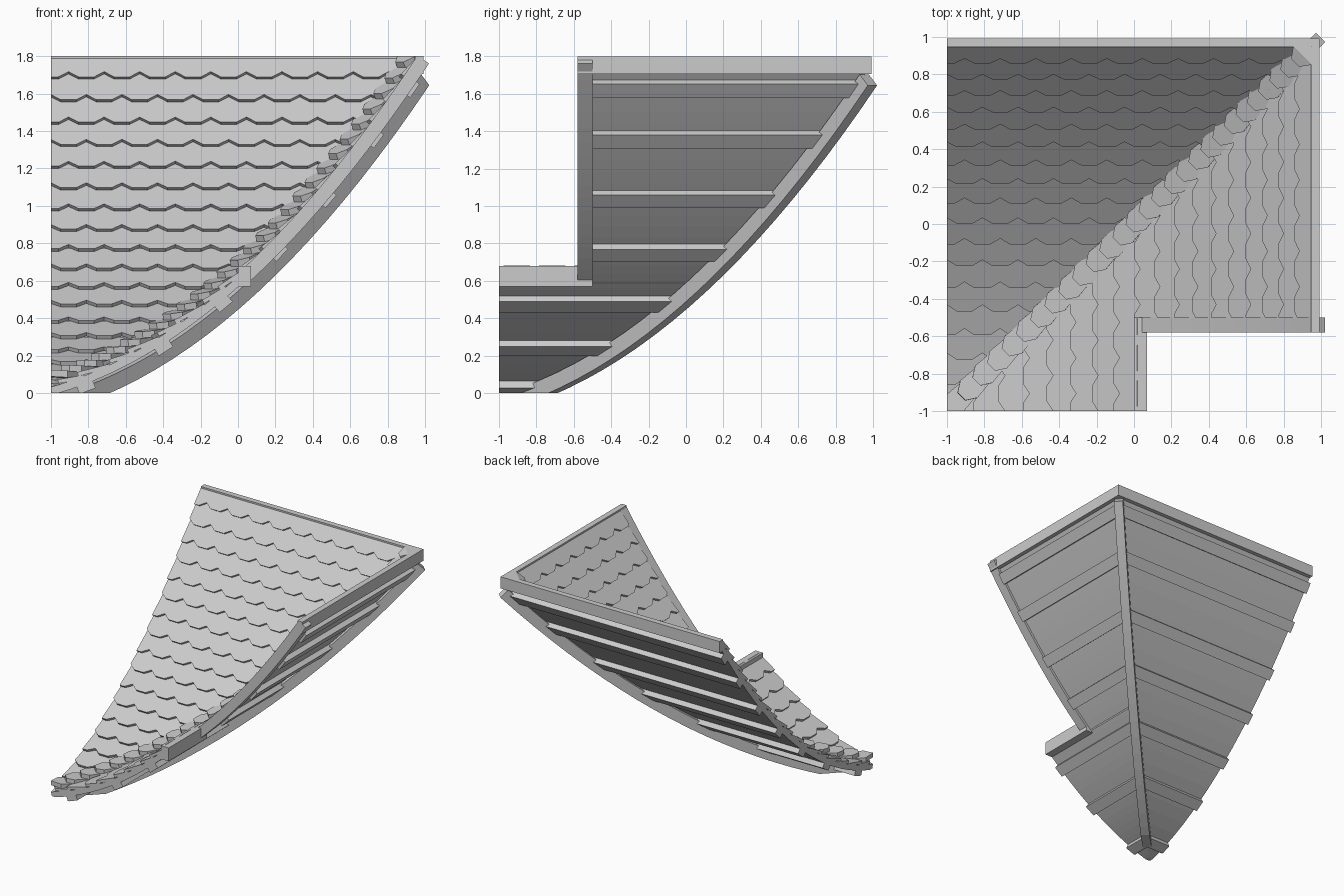
import bpy, bmesh, math
from mathutils import Vector

if "Cube" in bpy.data.objects:
    bpy.data.objects.remove(bpy.data.objects["Cube"], do_unlink=True)

grey = bpy.data.materials.new("roof grey")
grey.use_nodes = True
colour = (0.6, 0.6, 0.6, 1)
grey.diffuse_color = colour
grey.node_tree.nodes["Principled BSDF"].inputs["Base Color"].default_value = colour

TOP = 1.8


# Roof profile: height and slope at horizontal position p
def height(p):
    return 0.62 + 0.905 * p + 0.315 * p * p


def surface(u, p, lift=0):
    n = Vector((0, -0.905 - 0.63 * p, 1)).normalized()
    return Vector((u, p, height(p))) + n * lift


def steps(a, b, n):
    return [a + (b - a) * i / n for i in range(n + 1)]


def prism(bm, low, high):
    a = [bm.verts.new(v) for v in low]
    b = [bm.verts.new(v) for v in high]
    bm.faces.new(a[::-1])
    bm.faces.new(b)
    for i in range(len(a)):
        j = (i + 1) % len(a)
        bm.faces.new((a[i], a[j], b[j], b[i]))


def sweep(bm, rings):
    loops = [[bm.verts.new(v) for v in r] for r in rings]
    bm.faces.new(loops[0][::-1])
    bm.faces.new(loops[-1])
    for a, b in zip(loops, loops[1:]):
        for i in range(4):
            j = (i + 1) % 4
            bm.faces.new((a[i], a[j], b[j], b[i]))


# Curved slab following the profile between two lifts
def slab(bm, ps, u0, u1, top, bottom):
    sweep(bm, [(surface(u0, p, bottom), surface(u1, p, bottom),
                surface(u1, p, top), surface(u0, p, top)) for p in ps])


def box(bm, lo, hi):
    corners = [(lo[0], lo[1]), (hi[0], lo[1]), (hi[0], hi[1]), (lo[0], hi[1])]
    prism(bm, [(x, y, lo[2]) for x, y in corners], [(x, y, hi[2]) for x, y in corners])


def clip(bm, co, outward):
    geom = bm.verts[:] + bm.edges[:] + bm.faces[:]
    bmesh.ops.bisect_plane(bm, geom=geom, dist=1e-5, plane_co=co, plane_no=outward,
                           clear_outer=True)
    rim = [e for e in bm.edges if e.is_boundary]
    if rim:
        bmesh.ops.holes_fill(bm, edges=rim, sides=0)


def finish(bm, name, swap=False):
    if swap:
        for v in bm.verts:
            v.co.x, v.co.y = v.co.y, v.co.x
    clip(bm, (0, 0, TOP), (0, 0, 1))
    clip(bm, (0, 0, 0), (0, 0, -1))
    bmesh.ops.recalc_face_normals(bm, faces=bm.faces[:])
    mesh = bpy.data.meshes.new(name)
    bm.to_mesh(mesh)
    bm.free()
    mesh.materials.append(grey)
    obj = bpy.data.objects.new(name, mesh)
    bpy.context.collection.objects.link(obj)
    return obj


# Tile courses at equal distances along the slope
courses = [-0.99]
while courses[-1] < 0.97:
    p = courses[-1]
    courses.append(p + 0.147 / math.hypot(1, 0.905 + 0.63 * p))
batten_tops = [-0.79, -0.39, -0.08, 0.21, 0.465, 0.715, 0.905]
W = 0.19


def tiles(bm, u_lo):
    for row, (p0, p1) in enumerate(zip(courses, courses[1:])):
        for k in range(-1, 12):
            u = -1 + W * (k + 0.5 * (row % 2))
            if u > p1 + W or u < u_lo - W:
                continue
            outline = [(0, 0.25), (W * 0.28, 0), (W * 0.72, 0), (W, 0.25), (W, 1.2), (0, 1.2)]

            def at(du, t, drop):
                a, b = surface(u + du, p0, 0.035 - drop), surface(u + du, p1, 0.014 - drop)
                return a.lerp(b, t)
            prism(bm, [at(d, t, 0.022) for d, t in outline], [at(d, t, 0) for d, t in outline])


# One stretch of roof: deck, tiles and battens, mitred at the valley
def roof_stretch(name, swap, p_lo, p_hi, u_lo):
    def trimmed(bm, part):
        clip(bm, (0, 0, 0), (1, -1, 0))
        clip(bm, (u_lo, 0, 0), (-1, 0, 0))
        clip(bm, (0, p_lo, 0), (0, -1, 0))
        clip(bm, (0, p_hi, 0), (0, 1, 0))
        return finish(bm, name + part, swap)

    bm = bmesh.new()
    slab(bm, steps(p_lo, p_hi, 20), -1.1, 1.1, 0.003, -0.04)
    trimmed(bm, "_deck")
    bm = bmesh.new()
    tiles(bm, u_lo)
    trimmed(bm, "_tiles")
    bm = bmesh.new()
    for p in batten_tops:
        if p_lo < p - 0.02 < p_hi:
            q = p - 0.09 / math.hypot(1, 0.905 + 0.63 * p)
            slab(bm, (q, p), -1.1, 1.1, -0.035, -0.08)
    trimmed(bm, "_battens")


roof_stretch("front_slope", False, -1, 0.985, -1)
roof_stretch("side_slope_lower", True, -1, 0.02, -1)
roof_stretch("side_slope_upper", True, 0, 0.985, -0.5)

# Ridge boards along the two top edges
for name, swap, start in (("back_ridge_board", False, -1), ("side_ridge_board", True, -0.58)):
    bm = bmesh.new()
    box(bm, (start, 0.945, 1.705), (0.992, 0.992, TOP))
    finish(bm, name, swap)

# Gable board and low edge board around the notch
bm = bmesh.new()
slab(bm, steps(0.03, 0.97, 16), -0.58, -0.5, 0.015, -0.06)
finish(bm, "gable_board", True)
bm = bmesh.new()
box(bm, (0, -1, 0.57), (0.07, -0.5, 0.68))
finish(bm, "low_edge_board")


# Frame on the valley line: point, side, along and up directions
def valley(t):
    side = Vector((1, -1, 0)).normalized()
    along = Vector((1, 1, 0.905 + 0.63 * t)).normalized()
    return Vector((t, t, height(t))), side, along, side.cross(along)


# Valley beam
bm = bmesh.new()
rings = []
for t in steps(-0.86, 0.93, 20):
    c, side, along, up = valley(t)
    rings.append([c + side * a * 0.035 + up * b for a, b in
                  ((-1, -0.13), (1, -0.13), (1, -0.045), (-1, -0.045))])
sweep(bm, rings)
finish(bm, "valley_beam")

# Overlapping six-sided cover tiles up the valley
bm = bmesh.new()
t = -0.94
while t < 0.96:
    c, side, along, up = valley(t)
    tilt = math.radians(17)
    lie = along * math.cos(tilt) - up * math.sin(tilt)
    rise = side.cross(lie)
    c = c + up * 0.055
    outline = [(-0.03, -0.075), (0.03, -0.075), (0.065, -0.02),
               (0.055, 0.085), (-0.055, 0.085), (-0.065, -0.02)]
    prism(bm, [c + side * a + lie * b - rise * 0.018 for a, b in outline],
          [c + side * a + lie * b + rise * 0.018 for a, b in outline])
    t += 0.118 / math.hypot(1.414, 0.905 + 0.63 * t)
clip(bm, (0.992, 0, 0), (1, 0, 0))
clip(bm, (0, 0.992, 0), (0, 1, 0))
clip(bm, (-1, 0, 0), (-1, 0, 0))
clip(bm, (0, -1, 0), (0, -1, 0))
finish(bm, "valley_tiles")
